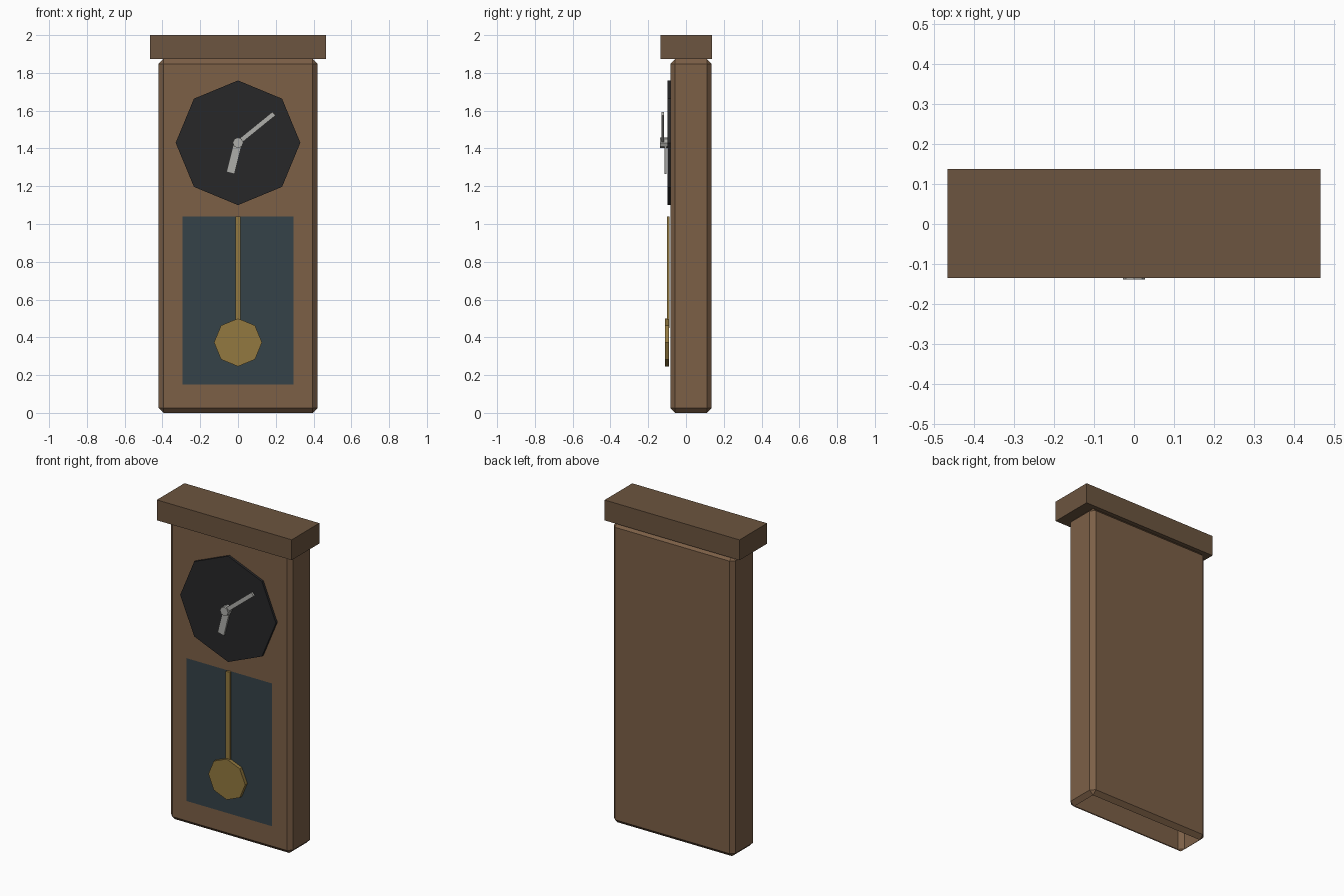
import bpy, bmesh
from math import radians, cos, sin, pi
from mathutils import Matrix, Vector

if "Cube" in bpy.data.objects:
    bpy.data.objects.remove(bpy.data.objects["Cube"])


def material(name, rgb):
    m = bpy.data.materials.new(name)
    m.diffuse_color = (*rgb, 1)
    m.use_nodes = True
    m.node_tree.nodes["Principled BSDF"].inputs["Base Color"].default_value = m.diffuse_color
    return m


wood = material("wood", (0.20, 0.115, 0.062))
cap_wood = material("cap_wood", (0.15, 0.09, 0.05))
black = material("dial_black", (0.02, 0.02, 0.022))
glass = material("glass", (0.035, 0.055, 0.065))
brass = material("brass", (0.29, 0.19, 0.05))
silver = material("silver", (0.42, 0.42, 0.40))


def finish(name, bm, mat):
    mesh = bpy.data.meshes.new(name)
    bm.to_mesh(mesh)
    bm.free()
    mesh.materials.append(mat)
    ob = bpy.data.objects.new(name, mesh)
    bpy.context.collection.objects.link(ob)
    return ob


def box(name, lo, hi, mat, bevel=0, open_bottom=False):
    lo, hi = Vector(lo), Vector(hi)
    bm = bmesh.new()
    bmesh.ops.create_cube(bm, size=1)
    bmesh.ops.scale(bm, vec=hi - lo, verts=bm.verts)
    bmesh.ops.translate(bm, vec=(lo + hi) / 2, verts=bm.verts)
    if bevel:
        bmesh.ops.bevel(bm, geom=bm.edges[:], offset=bevel, segments=1, affect='EDGES')
    if open_bottom:
        bm.normal_update()
        down = [f for f in bm.faces if f.normal.z < -0.99]
        bmesh.ops.delete(bm, geom=down, context='FACES')
    return finish(name, bm, mat)


def disc(name, z, radius, y0, y1, mat, sides=8):
    """Flat prism facing -y with a corner pointing up."""
    bm = bmesh.new()
    ring = [bm.verts.new((radius * sin(2 * pi * i / sides), y0,
                          z + radius * cos(2 * pi * i / sides))) for i in range(sides)]
    face = bm.faces.new(ring)
    ext = bmesh.ops.extrude_face_region(bm, geom=[face])
    moved = [g for g in ext["geom"] if isinstance(g, bmesh.types.BMVert)]
    bmesh.ops.translate(bm, vec=(0, y1 - y0, 0), verts=moved)
    bmesh.ops.recalc_face_normals(bm, faces=bm.faces)
    return finish(name, bm, mat)


DIAL_Z = 1.43


def hand(name, length, width, y0, y1, angle):
    """Clock hand turned clockwise from twelve."""
    ob = box(name, (-width / 2, y0, 0), (width / 2, y1, length), silver)
    ob.data.transform(Matrix.Translation((0, 0, DIAL_Z)) @ Matrix.Rotation(radians(angle), 4, 'Y'))
    return ob


# Case, hollow and open underneath, with cornice on top
box("case", (-0.42, -0.083, 0), (0.42, 0.135, 1.873), wood, 0.025, open_bottom=True)
box("cornice", (-0.465, -0.135, 1.873), (0.465, 0.137, 2.0), cap_wood)

# Dial and hands
disc("dial", DIAL_Z, 0.33, -0.098, -0.081, black)
hand("hour_hand", 0.165, 0.044, -0.114, -0.102, 194)
hand("minute_hand", 0.245, 0.025, -0.130, -0.116, 51)
disc("hand_hub", DIAL_Z, 0.028, -0.138, -0.098, silver)

# Flat pendulum window
bm = bmesh.new()
bm.faces.new([bm.verts.new((x, -0.0855, z)) for x, z in
              ((-0.295, 0.15), (0.295, 0.15), (0.295, 1.04), (-0.295, 1.04))])
finish("window", bm, glass)

# Pendulum
box("pendulum_rod", (-0.014, -0.101, 0.45), (0.014, -0.087, 1.04), brass)
disc("pendulum_bob", 0.373, 0.127, -0.111, -0.089, brass)
